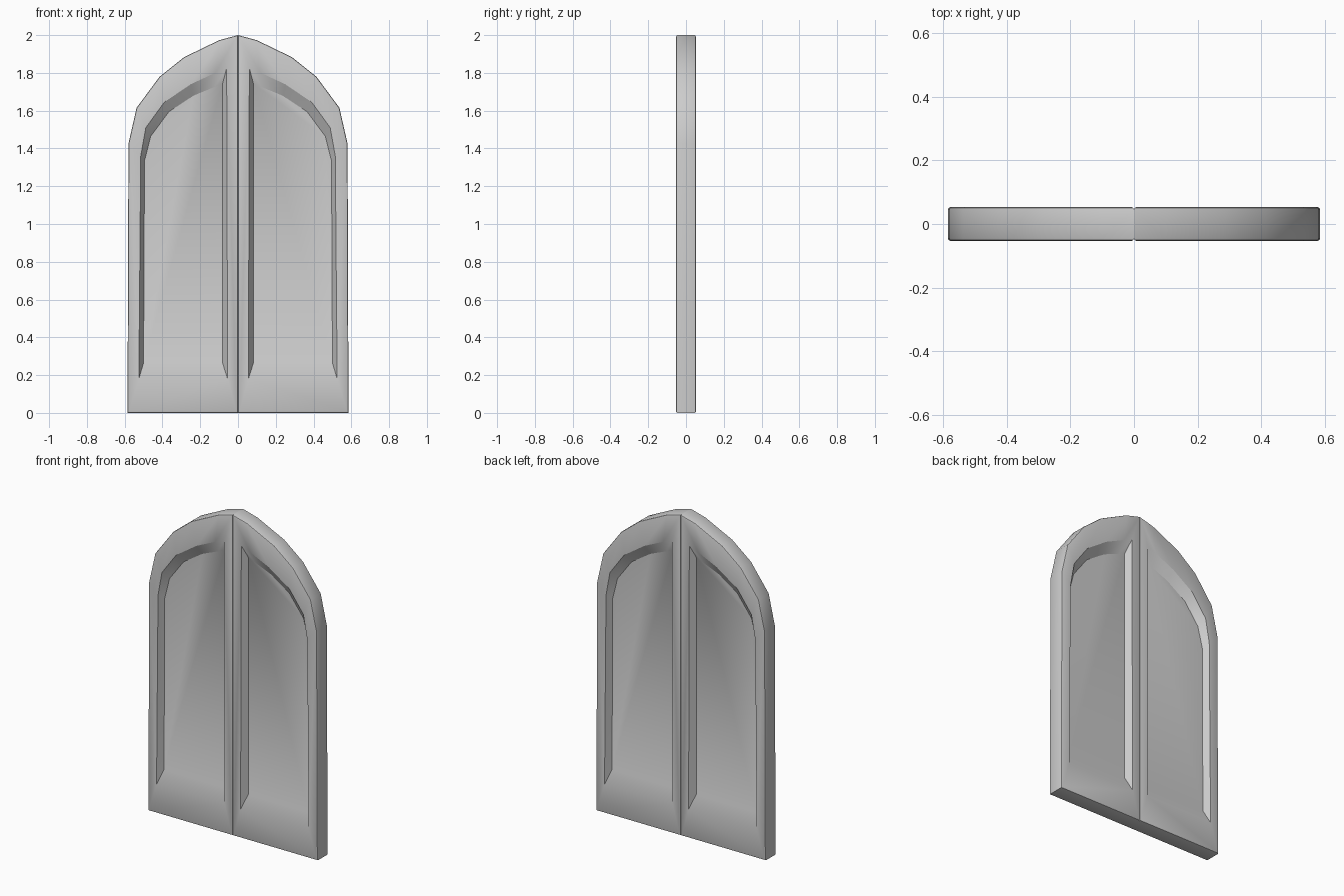
import bpy, bmesh

if "Cube" in bpy.data.objects:
    bpy.data.objects.remove(bpy.data.objects["Cube"])

HALF = 0.053      # half door thickness
DEPTH = 0.038     # panel recess depth

# matching (x, z) profiles of one leaf: outer edge, recess rim, recess floor
EDGE = [(0, 0), (0.585, 0), (0.58, 1.425), (0.537, 1.615), (0.415, 1.78),
        (0.286, 1.883), (0.1, 1.973), (0, 2.0)]
RIM = [(0.055, 0.18), (0.525, 0.18), (0.515, 1.36), (0.488, 1.51), (0.39, 1.645),
       (0.25, 1.74), (0.12, 1.80), (0.06, 1.825)]
FLOOR = [(0.082, 0.265), (0.5, 0.265), (0.495, 1.335), (0.462, 1.465), (0.365, 1.595),
         (0.235, 1.68), (0.125, 1.725), (0.082, 1.742)]


def bridge(bm, a, b):
    n = len(a)
    for i in range(n):
        j = (i + 1) % n
        bm.faces.new((a[i], a[j], b[j], b[i]))


def leaf(name, side):
    bm = bmesh.new()

    def loop(points, y):
        return [bm.verts.new((side * x, y, z)) for x, z in points]

    # recessed panel, sloped rim and frame on both faces
    edges = []
    for s in (-1, 1):
        floor = loop(FLOOR, s * (HALF - DEPTH))
        rim = loop(RIM, s * HALF)
        edge = loop(EDGE, s * HALF)
        bm.faces.new(floor)
        bridge(bm, floor, rim)
        bridge(bm, rim, edge)
        edges.append(edge)
    # outer side wall
    bridge(bm, edges[0], edges[1])
    bmesh.ops.recalc_face_normals(bm, faces=bm.faces)

    # softened outer edges
    rims = [bm.edges.get((e[i], e[(i + 1) % len(e)])) for e in edges for i in range(len(e))]
    bmesh.ops.bevel(bm, geom=rims, offset=0.008, offset_type='OFFSET',
                    segments=2, profile=0.5, affect='EDGES')

    mesh = bpy.data.meshes.new(name)
    bm.to_mesh(mesh)
    bm.free()
    obj = bpy.data.objects.new(name, mesh)
    bpy.context.collection.objects.link(obj)
    bpy.ops.object.select_all(action='DESELECT')
    obj.select_set(True)
    bpy.context.view_layer.objects.active = obj
    bpy.ops.object.shade_smooth_by_angle(angle=0.52)


leaf("door_leaf_right", 1)
leaf("door_leaf_left", -1)
